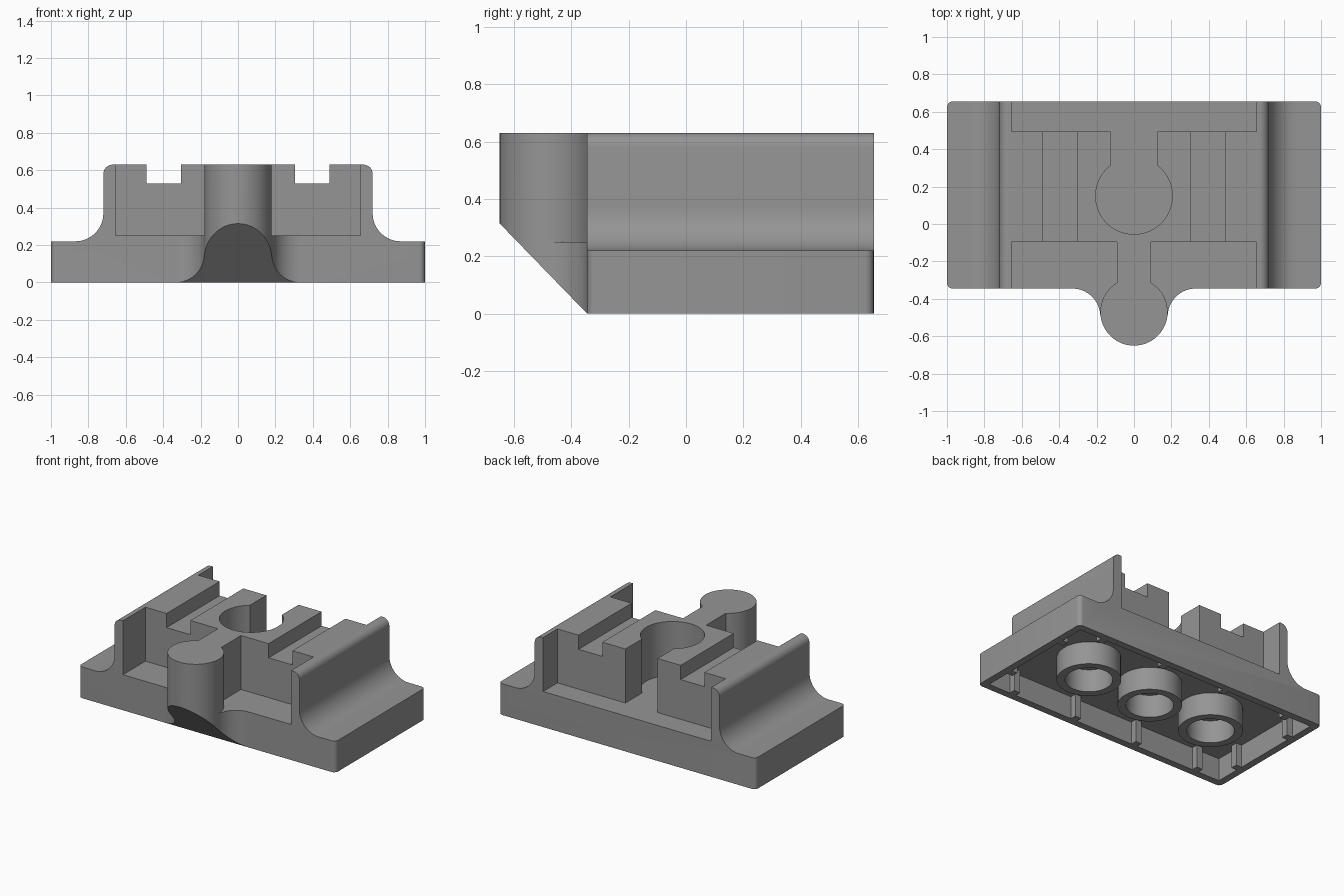
import bpy, bmesh, math

if "Cube" in bpy.data.objects:
    bpy.data.objects.remove(bpy.data.objects["Cube"])

grey = bpy.data.materials.new("mid_grey")
grey.diffuse_color = (0.3, 0.3, 0.3, 1)
grey.use_nodes = True
grey.node_tree.nodes["Principled BSDF"].inputs["Base Color"].default_value = grey.diffuse_color


def arc(cx, cy, r, a0, a1, n=16):
    return [(cx + r * math.cos(math.radians(a0 + (a1 - a0) * i / n)),
             cy + r * math.sin(math.radians(a0 + (a1 - a0) * i / n))) for i in range(n + 1)]


def mirrored(pts):
    return pts + [(-x, y) for x, y in reversed(pts)]


def prism(name, pts, axis, lo, hi, corner=0):
    """Extrude a closed outline along an axis; corner rounds the upright end edges."""
    place = {'X': lambda a, b, t: (t, a, b),
             'Y': lambda a, b, t: (a, t, b),
             'Z': lambda a, b, t: (a, b, t)}[axis]
    bm = bmesh.new()
    face = bm.faces.new([bm.verts.new(place(a, b, lo)) for a, b in pts])
    ext = bmesh.ops.extrude_face_region(bm, geom=[face])
    for v in ext["geom"]:
        if isinstance(v, bmesh.types.BMVert):
            v.co["XYZ".index(axis)] = hi
    bmesh.ops.remove_doubles(bm, verts=bm.verts, dist=1e-5)
    bmesh.ops.recalc_face_normals(bm, faces=bm.faces)
    if corner:
        edges = [e for e in bm.edges if all(abs(v.co.x) > 0.999 for v in e.verts)
                 and abs(e.verts[0].co.z - e.verts[1].co.z) > 0.1]
        bmesh.ops.bevel(bm, geom=edges, offset=corner, segments=5, profile=0.5, affect='EDGES')
    me = bpy.data.meshes.new(name)
    bm.to_mesh(me)
    bm.free()
    me.materials.append(grey)
    ob = bpy.data.objects.new(name, me)
    bpy.context.collection.objects.link(ob)
    return ob


def box(name, x0, x1, y0, y1, z0, z1):
    return prism(name, [(x0, y0), (x1, y0), (x1, y1), (x0, y1)], 'Z', z0, z1)


def combine(ob, other, op, keep=False):
    m = ob.modifiers.new(op, 'BOOLEAN')
    m.operation, m.solver, m.object = op, 'EXACT', other
    bpy.context.view_layer.objects.active = ob
    bpy.ops.object.modifier_apply(modifier=m.name)
    if not keep:
        bpy.data.objects.remove(other)


FRONT, BACK, TOP, FLOOR, CEIL = -0.345, 0.655, 0.63, 0.25, 0.16
MID = (FRONT + BACK) / 2

# Body: stepped section with concave flanks and rounded shoulders
half = [(1, 0), (1, 0.22)] + arc(0.87, 0.37, 0.15, 270, 180) + arc(0.67, 0.58, 0.05, 0, 90, 8)
body = prism("body", mirrored(half), 'Y', FRONT, BACK, corner=0.03)

# Rear pocket with slot and round socket
socket = ([(-0.655, 0.9), (-0.655, 0.495), (-0.125, 0.495)]
          + arc(0, 0.15, 0.205, 127.6, 412.4, 48)
          + [(0.125, 0.495), (0.655, 0.495), (0.655, 0.9)])
combine(body, prism("socket_cutter", socket, 'Z', FLOOR, 1), 'DIFFERENCE')

# Front pockets and top grooves on both sides
for s in (-1, 1):
    a, b = sorted((s * 0.09, s * 0.655))
    combine(body, box("pocket_cutter", a, b, -0.8, -0.095, FLOOR, 1), 'DIFFERENCE')
    a, b = sorted((s * 0.305, s * 0.49))
    combine(body, box("groove_cutter", a, b, -0.3, 0.7, 0.53, 1), 'DIFFERENCE')

# Hollow underside
combine(body, box("hollow_cutter", -0.95, 0.95, FRONT + 0.05, BACK - 0.05, -0.2, CEIL), 'DIFFERENCE')

# Front knob: flared lower web and round upper post, trimmed by a slope
KY, KR, FR = -0.47, 0.18, 0.15
t = math.degrees(math.atan2(0.025, 0.33))
flare = arc(0.33, FRONT - FR, FR, 90, 180 - t)
nose = arc(0, KY, KR, -t, -180 + t, 32)
web = [(0.33, -0.32)] + flare + nose + [(-x, y) for x, y in reversed(flare)] + [(-0.33, -0.32)]
post = nose + arc(0, KY, KR, -180 + t, -360 - t, 32)[1:-1]
slope = prism("slope_cutter", [(-0.151, -0.2), (-0.7, 0.366), (-1, 0.366), (-1, -0.2)], 'X', -1, 1)
for name, outline, lo, hi in (("knob_web", web, 0, FLOOR), ("knob_post", post, FLOOR, TOP)):
    part = prism(name, outline, 'Z', lo, hi)
    combine(part, slope, 'DIFFERENCE', keep=True)
    combine(body, part, 'UNION')
bpy.data.objects.remove(slope)

# Underside tubes
for i in (-1, 0, 1):
    tube = prism("tube", arc(i * 0.503, MID, 0.205, 0, 360, 40)[:-1], 'Z', 0, CEIL)
    bore = prism("bore_cutter", arc(i * 0.503, MID, 0.151, 0, 360, 40)[:-1], 'Z', -0.1, 0.3)
    combine(tube, bore, 'DIFFERENCE')

# Underside wall ribs
W = 0.024
for x in (-0.755, -0.25, 0.25, 0.755):
    box("long_wall_rib", x - W, x + W, FRONT + 0.05, FRONT + 0.094, 0, CEIL)
    box("long_wall_rib", x - W, x + W, BACK - 0.094, BACK - 0.05, 0, CEIL)
for y in (MID - 0.25, MID + 0.25):
    box("end_wall_rib", -0.95, -0.906, y - W, y + W, 0, CEIL)
    box("end_wall_rib", 0.906, 0.95, y - W, y + W, 0, CEIL)

# Smooth curved surfaces, keep hard edges
for ob in bpy.context.scene.objects:
    ob.select_set(True)
bpy.context.view_layer.objects.active = body
bpy.ops.object.shade_smooth_by_angle(angle=math.radians(30))
